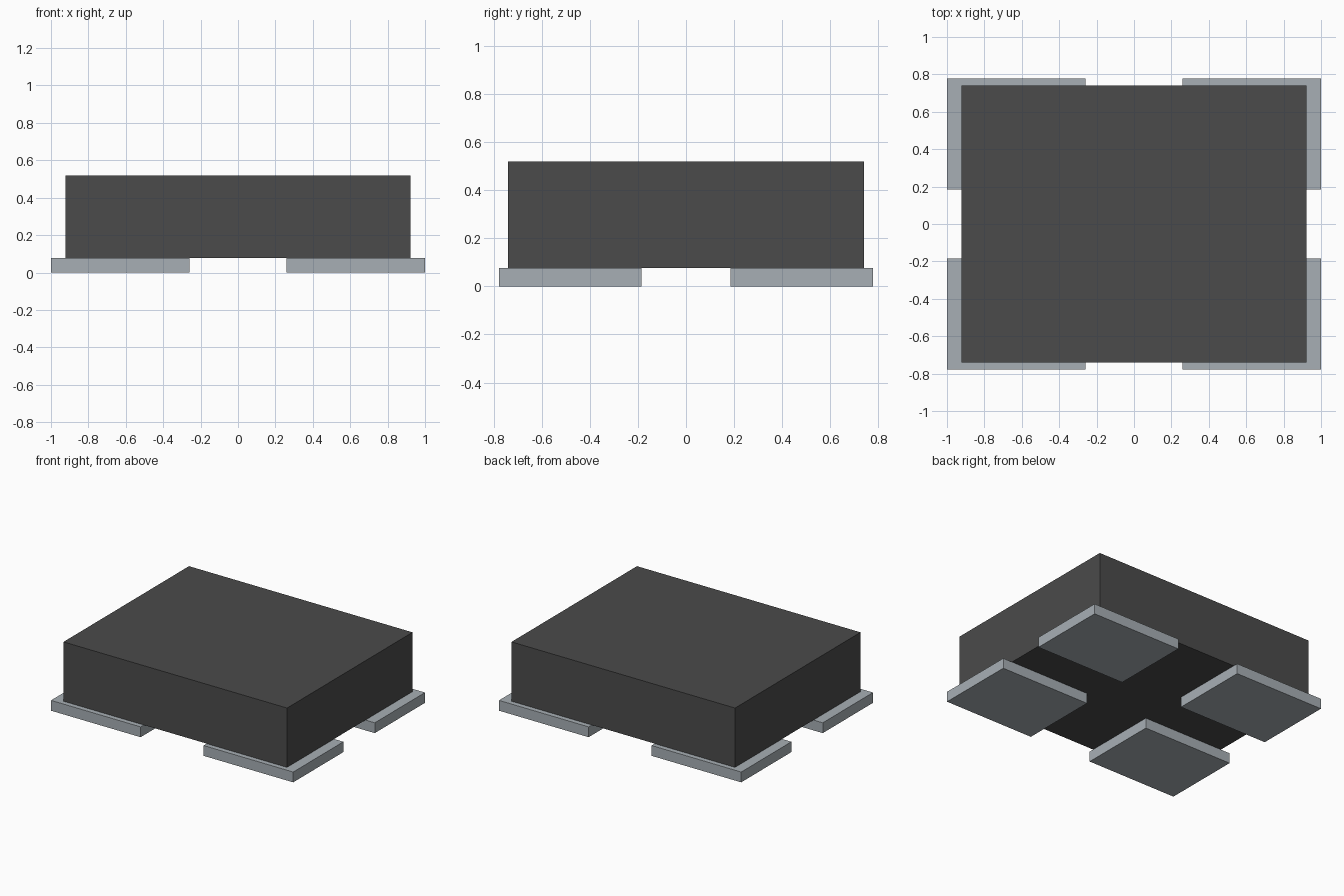
import bpy
import bmesh
from mathutils import Vector

cube = bpy.data.objects.get("Cube")
if cube:
    bpy.data.objects.remove(cube, do_unlink=True)


def make_material(name, rgb):
    mat = bpy.data.materials.new(name)
    mat.use_nodes = True
    mat.diffuse_color = (*rgb, 1)
    bsdf = mat.node_tree.nodes["Principled BSDF"]
    bsdf.inputs["Base Color"].default_value = (*rgb, 1)
    return mat


def box(name, low, high, mat):
    """Flat-shaded box between two opposite corners."""
    low, high = Vector(low), Vector(high)
    bm = bmesh.new()
    bmesh.ops.create_cube(bm, size=1)
    bmesh.ops.scale(bm, vec=high - low, verts=bm.verts)
    mesh = bpy.data.meshes.new(name)
    bm.to_mesh(mesh)
    bm.free()
    mesh.materials.append(mat)
    obj = bpy.data.objects.new(name, mesh)
    obj.location = (low + high) / 2
    bpy.context.collection.objects.link(obj)
    return obj


dark_grey = make_material("dark grey", (0.07, 0.07, 0.07))
pad_grey = make_material("metal grey", (0.39, 0.43, 0.46))

PAD_TOP = 0.077

# Main block
box("body", (-0.923, -0.74, PAD_TOP), (0.923, 0.74, 0.52), dark_grey)

# Four corner pads under the block
for side, sx in (("left", 1), ("right", -1)):
    for end, sy in (("front", -1), ("back", 1)):
        xs = sorted((sx * 0.26, sx * 1.0))
        ys = sorted((sy * 0.185, sy * 0.777))
        box(f"{end}_{side}_pad", (xs[0], ys[0], 0), (xs[1], ys[1], PAD_TOP), pad_grey)
